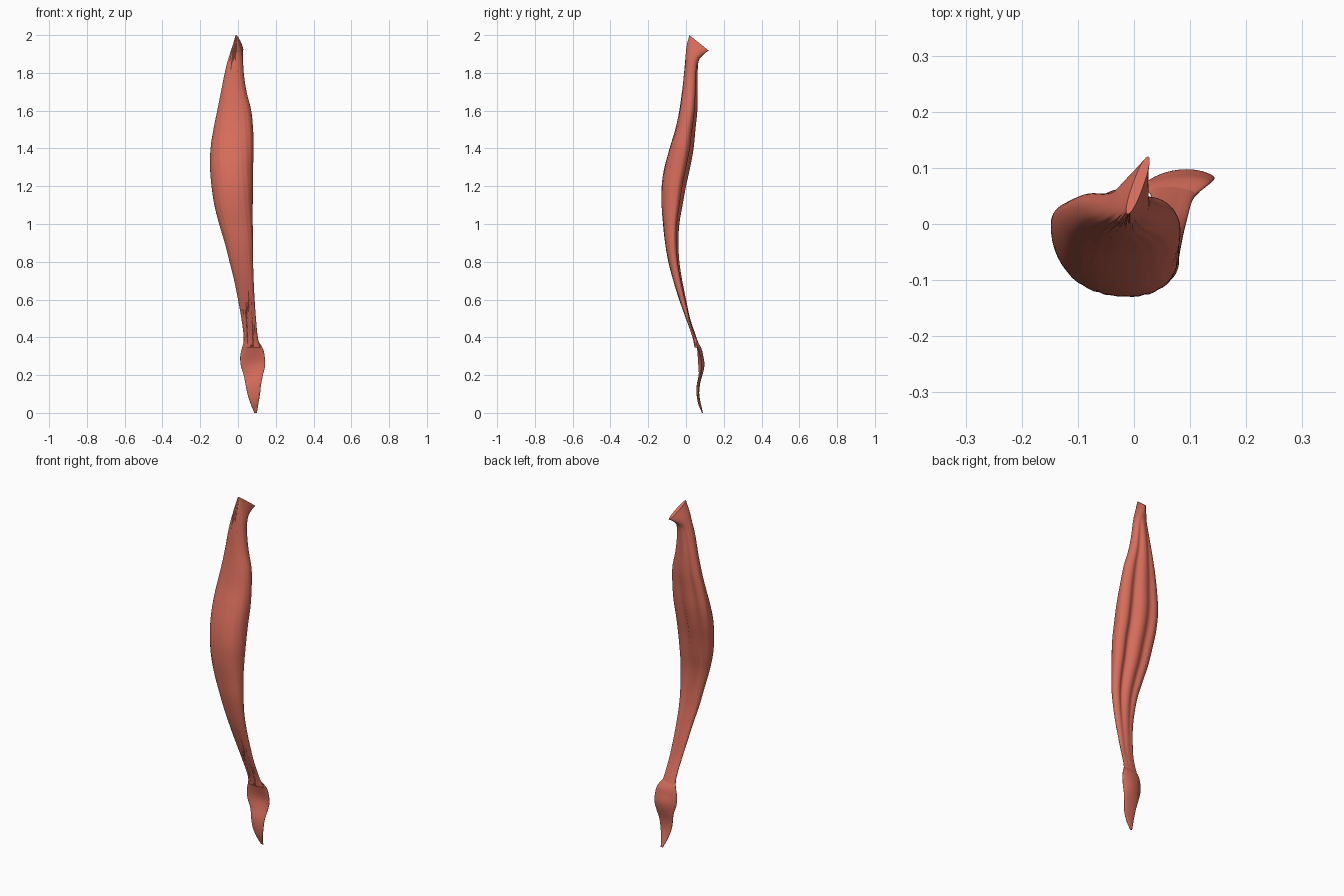
import bpy, bmesh, math

SEG = 64

mat = bpy.data.materials.new("muscle_red")
mat.diffuse_color = (0.69, 0.155, 0.105, 1)


def sample(rows, z):
    """Smooth (monotone-ish cubic) interpolation of a table keyed by height."""
    n = len(rows)
    i = 0
    while i < n - 2 and z > rows[i + 1][0]:
        i += 1
    a, b = rows[i], rows[i + 1]
    p, q = rows[max(i - 1, 0)], rows[min(i + 2, n - 1)]
    h = b[0] - a[0]
    t = min(max((z - a[0]) / h, 0), 1)
    out = []
    for k in range(1, len(a)):
        ma = (b[k] - p[k]) / (b[0] - p[0]) * h
        mb = (q[k] - a[k]) / (q[0] - a[0]) * h
        out.append((2*t**3 - 3*t*t + 1) * a[k] + (t**3 - 2*t*t + t) * ma
                   + (3*t*t - 2*t**3) * b[k] + (t**3 - t*t) * mb)
    return out


def spow(v, p):
    return math.copysign(abs(v) ** p, v)


def loft(name, outline, shape, step, fibre=0.0):
    """outline: z, left x, right x, front y, back y
    shape: z, edge depth, back groove, front dent, skew of x with y, end slope, edge tilt"""
    bm = bmesh.new()
    z0, z1 = outline[0][0], outline[-1][0]
    n = round((z1 - z0) / step)
    rings = []
    for i in range(n + 1):
        z = z0 + (z1 - z0) * i / n
        xl, xr, yf, yb = sample(outline, z)
        edge, groove, dent, skew, slope, tilt = sample(shape, z)
        cx, hw = (xl + xr) / 2, (xr - xl) / 2
        ye = yf + (yb - yf) * edge
        ring = []
        for j in range(SEG):
            a = 2 * math.pi * j / SEG
            u, s = spow(math.cos(a), 0.9), spow(math.sin(a), 0.9)
            y = ye + s * ((yb - ye) if s > 0 else (ye - yf))
            if s > 0:
                y -= groove * s * (math.exp(-((u - 0.4) / 0.22) ** 2)
                                   + 0.6 * math.exp(-((u + 0.45) / 0.2) ** 2))
            else:
                y += fibre * -s * math.sin(26 * u + 14 * z)
            y += dent * max(0, 1 - u * u) - tilt * u
            x = cx + hw * u + skew * (y - (yf + yb) / 2)
            ring.append(bm.verts.new((x, y, z - slope * (y - yf))))
        rings.append(ring)
    for lo, hi in zip(rings, rings[1:]):
        for j in range(SEG):
            k = (j + 1) % SEG
            bm.faces.new((lo[j], lo[k], hi[k], hi[j]))
    bm.faces.new(rings[0][::-1])
    bm.faces.new(rings[-1])
    bmesh.ops.recalc_face_normals(bm, faces=bm.faces)
    me = bpy.data.meshes.new(name)
    bm.to_mesh(me)
    bm.free()
    me.materials.append(mat)
    ob = bpy.data.objects.new(name, me)
    bpy.context.collection.objects.link(ob)
    bpy.ops.object.select_all(action='DESELECT')
    ob.select_set(True)
    bpy.context.view_layer.objects.active = ob
    bpy.ops.object.shade_smooth_by_angle(angle=math.radians(45))
    return ob


# Thigh muscle belly with its flared upper tendon
belly = [
    (0.345, 0.027, 0.118, 0.047, 0.075),
    (0.40, 0.030, 0.105, 0.035, 0.055),
    (0.50, 0.018, 0.095, 0.000, 0.022),
    (0.60, 0.000, 0.088, -0.035, 0.000),
    (0.70, -0.020, 0.083, -0.067, -0.020),
    (0.80, -0.045, 0.080, -0.092, -0.035),
    (0.90, -0.070, 0.080, -0.110, -0.040),
    (1.00, -0.100, 0.078, -0.120, -0.035),
    (1.10, -0.125, 0.078, -0.128, -0.018),
    (1.20, -0.140, 0.080, -0.127, 0.000),
    (1.30, -0.148, 0.080, -0.112, 0.022),
    (1.40, -0.145, 0.083, -0.085, 0.040),
    (1.50, -0.130, 0.080, -0.055, 0.050),
    (1.60, -0.110, 0.070, -0.035, 0.060),
    (1.70, -0.090, 0.045, -0.020, 0.062),
    (1.80, -0.070, 0.030, -0.010, 0.062),
    (1.88, -0.050, 0.026, -0.002, 0.068),
    (1.94, -0.030, 0.022, 0.004, 0.092),
    (2.00, -0.003, 0.017, 0.018, 0.120),
]
belly_shape = [
    (0.345, 0.5, 0.000, 0, 0.0, 0.0, 0.0),
    (0.70, 0.6, 0.006, 0, 0.0, 0.0, 0.003),
    (1.00, 0.7, 0.020, 0, 0.0, 0.0, 0.006),
    (1.30, 0.7, 0.026, 0, 0.0, 0.0, 0.012),
    (1.60, 0.6, 0.016, 0, 0.0, 0.0, 0.006),
    (1.82, 0.5, 0.006, 0, 0.1, 0.0, 0.0),
    (1.92, 0.5, 0.000, 0, 0.25, 0.4, 0.0),
    (2.00, 0.5, 0.000, 0, 0.35, 0.8, 0.0),
]
loft("thigh_muscle", belly, belly_shape, 0.012, 0.0012)

# Cupped kneecap sheet tapering to the lower tendon
knee = [
    (0.00, 0.086, 0.100, 0.084, 0.090),
    (0.05, 0.066, 0.108, 0.064, 0.078),
    (0.10, 0.050, 0.117, 0.056, 0.070),
    (0.15, 0.040, 0.122, 0.057, 0.073),
    (0.20, 0.030, 0.132, 0.066, 0.082),
    (0.25, 0.015, 0.143, 0.066, 0.083),
    (0.30, 0.012, 0.141, 0.062, 0.080),
    (0.34, 0.020, 0.132, 0.056, 0.077),
    (0.38, 0.032, 0.107, 0.044, 0.060),
]
knee_shape = [
    (0.00, 0.5, 0, 0.000, 0, 0, 0.000),
    (0.18, 0.5, 0, 0.002, 0, 0, -0.003),
    (0.26, 0.5, 0, 0.014, 0, 0, -0.008),
    (0.33, 0.5, 0, 0.006, 0, 0, -0.005),
    (0.38, 0.5, 0, 0.000, 0, 0, 0.000),
]
loft("kneecap_tendon", knee, knee_shape, 0.008)
